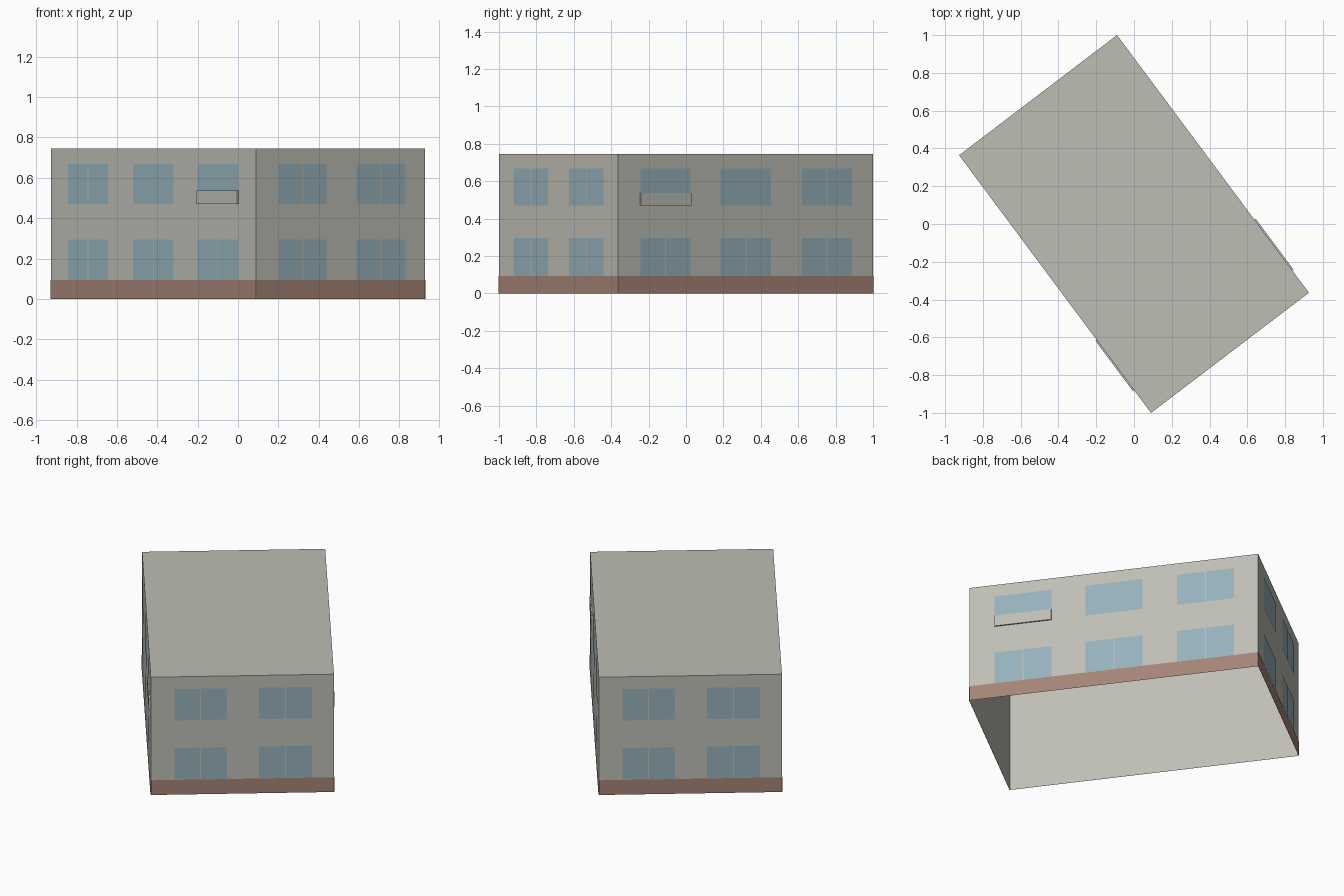
import bpy
from mathutils import Vector

cube = bpy.data.objects.get("Cube")
if cube:
    bpy.data.objects.remove(cube)


def material(name, rgb):
    m = bpy.data.materials.new(name)
    m.use_nodes = True
    linear = [(c / 255 / 12.92 if c < 11 else ((c / 255 + 0.055) / 1.055) ** 2.4) for c in rgb]
    m.diffuse_color = (*linear, 1)
    m.node_tree.nodes["Principled BSDF"].inputs["Base Color"].default_value = (*linear, 1)
    return m


plaster = material("grey plaster", (190, 190, 181))
brick = material("brown brick", (165, 132, 119))
glass = material("blue glass", (150, 177, 187))

HEIGHT = 0.744
BASE = 0.093
LOWER = (0.094, 0.295)
UPPER = (0.469, 0.667)
SILL = 0.537
# Footprint, counterclockwise from the west corner
west, south = Vector((-0.926, 0.364, 0)), Vector((0.09, -1, 0))
east, north = -west, -south
UP = Vector((0, 0, 1))


def mesh_object(name, verts, faces, mat):
    mesh = bpy.data.meshes.new(name)
    mesh.from_pydata(verts, [], faces)
    mesh.materials.append(mat)
    obj = bpy.data.objects.new(name, mesh)
    bpy.context.collection.objects.link(obj)
    return obj


def on_wall(a, b, u, z, out):
    """Point at fraction u along the wall a-b, pushed outward."""
    normal = (b - a).cross(UP).normalized()
    return a.lerp(b, u) + UP * z + normal * out


def plate(name, a, b, span, heights, mat, out=0.002):
    (u0, u1), (z0, z1) = span, heights
    corners = [(u0, z0), (u1, z0), (u1, z1), (u0, z1)]
    mesh_object(name, [on_wall(a, b, u, z, out) for u, z in corners], [(0, 1, 2, 3)], mat)


def window(name, a, b, span, heights, split):
    if not split:
        plate(name, a, b, span, heights, glass)
        return
    middle = sum(span) / 2
    gap = 0.003 / (b - a).length
    plate(name + "_pane_a", a, b, (span[0], middle - gap), heights, glass)
    plate(name + "_pane_b", a, b, (middle + gap, span[1]), heights, glass)


# Wall shell with flat roof, open underneath
ring = [west, south, east, north]
shell = [p + UP * z for z in (0, HEIGHT) for p in ring]
sides = [(i, (i + 1) % 4, (i + 1) % 4 + 4, i + 4) for i in range(4)]
mesh_object("walls_and_roof", shell, sides + [(4, 5, 6, 7)], plaster)

# Brick base band
for i, label in enumerate(("front", "right_end", "back", "left_end")):
    plate(label + "_brick_base", ring[i], ring[(i + 1) % 4], (0, 1), (0, BASE), brick)

# Long walls: three bays, mirrored, with a raised panel under one short window
for label, a, b, flip in (("front", west, south, False), ("back", east, north, True)):
    for bay, start in enumerate((0.083, 0.401, 0.716)):
        span = (start, start + 0.197)
        if flip:
            span = (1 - span[1], 1 - span[0])
        name = f"{label}_window_{bay + 1}"
        window(name + "_lower", a, b, span, LOWER, True)
        if bay < 2:
            window(name + "_upper", a, b, span, UPPER, bay == 0)
            continue
        window(name + "_upper", a, b, span, (SILL, UPPER[1]), False)
        corners = [(span[0], UPPER[0]), (span[1], UPPER[0]), (span[1], SILL), (span[0], SILL)]
        verts = [on_wall(a, b, u, z, out) for out in (0, 0.008) for u, z in corners]
        mesh_object(label + "_raised_panel", verts, sides + [(4, 5, 6, 7)], plaster)

# End walls: two bays of paired panes
for label, a, b in (("right_end", south, east), ("left_end", north, west)):
    for bay, span in enumerate(((0.13, 0.415), (0.592, 0.88))):
        for level, heights in (("lower", LOWER), ("upper", UPPER)):
            window(f"{label}_window_{bay + 1}_{level}", a, b, span, heights, True)
